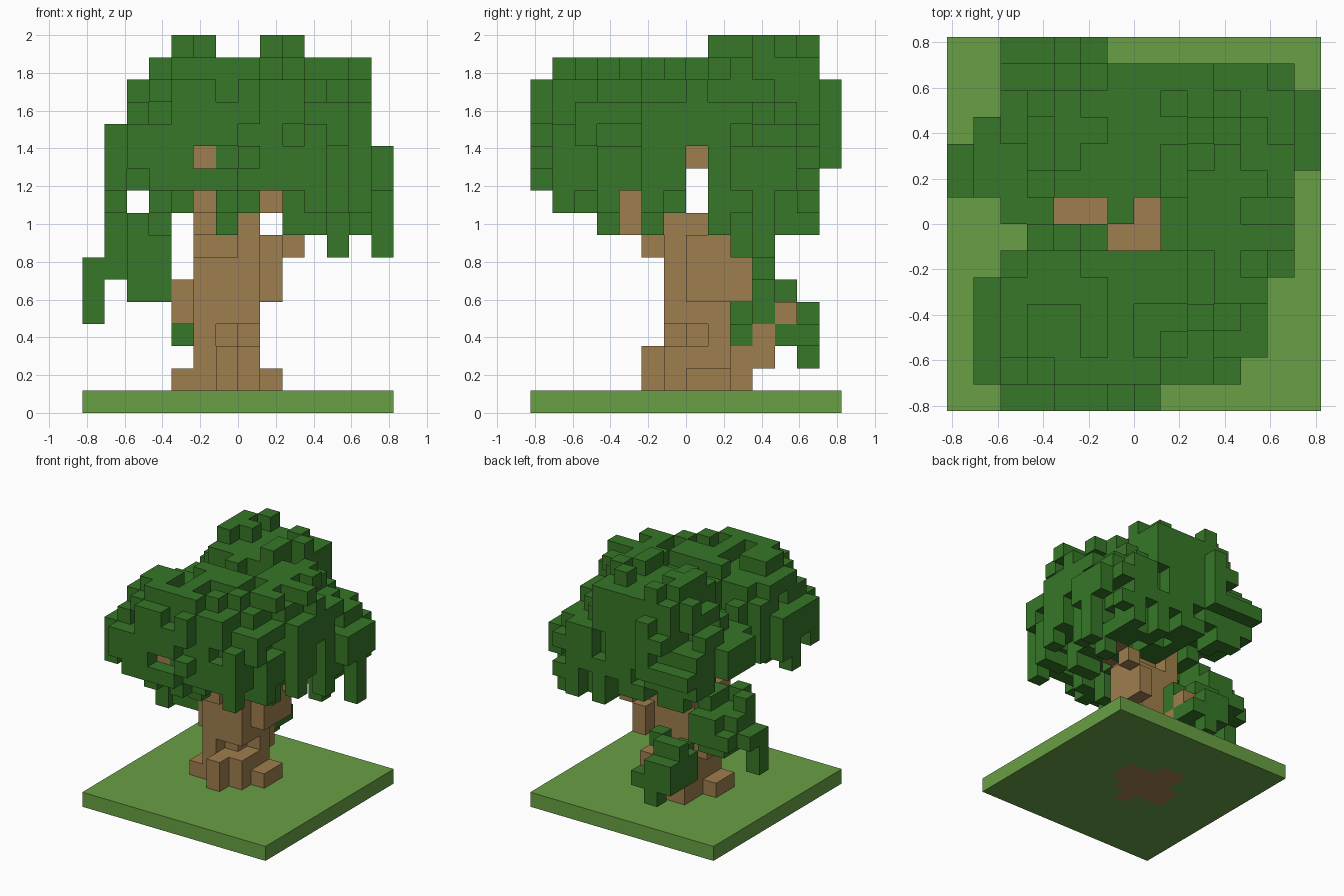
import bpy
import bmesh
import random
from itertools import product

old = bpy.data.objects.get("Cube")
if old:
    bpy.data.objects.remove(old, do_unlink=True)

random.seed(4)
WIDE = 14                 # blocks across the ground
UNIT = 2 / 17             # block size


def material(name, colour):
    mat = bpy.data.materials.new(name)
    mat.use_nodes = True
    mat.diffuse_color = (*colour, 1)
    mat.node_tree.nodes["Principled BSDF"].inputs["Base Color"].default_value = (*colour, 1)
    return mat


def box(x, y, z):
    """Blocks in half-open ranges; a single number means one block."""
    spans = [range(*s) if isinstance(s, tuple) else range(s, s + 1) for s in (x, y, z)]
    return set(product(*spans))


def column_span(centre, radius, i, j):
    """Vertical extent of a rounded mass above one ground square."""
    flat = sum(((p + 0.5 - c) / r) ** 2 for p, c, r in zip((i, j), centre, radius))
    if flat >= 1:
        return None
    half = radius[2] * (1 - flat) ** 0.5
    return round(centre[2] - half), round(centre[2] + half)


def build(name, cells, solid, mat):
    """One object from blocks, with only the exposed faces."""
    bm = bmesh.new()
    verts = {}

    def vert(p):
        if p not in verts:
            x, y, z = p
            verts[p] = bm.verts.new(((x - WIDE / 2) * UNIT, (y - WIDE / 2) * UNIT, z * UNIT))
        return verts[p]

    for cell in sorted(cells):
        for axis, side in product(range(3), (0, 1)):
            near = list(cell)
            near[axis] += 1 if side else -1
            if tuple(near) in solid:
                continue
            u, v = (axis + 1) % 3, (axis + 2) % 3
            loop = []
            for a, b in ((0, 0), (1, 0), (1, 1), (0, 1)):
                p = list(cell)
                p[axis] += side
                p[u] += a
                p[v] += b
                loop.append(vert(tuple(p)))
            bm.faces.new(loop if side else loop[::-1])
    mesh = bpy.data.meshes.new(name)
    bm.to_mesh(mesh)
    bm.free()
    mesh.materials.append(mat)
    obj = bpy.data.objects.new(name, mesh)
    bpy.context.collection.objects.link(obj)
    return obj


# Trunk with spreading roots and a notch above them
trunk = box((5, 8), (6, 9), (0, 8)) - box((6, 8), 6, 3) - box(7, 7, 3)
trunk |= box(6, 5, (0, 3)) | box((5, 7), 9, (0, 3))
trunk |= box(8, (7, 9), (0, 2)) | box(4, (6, 8), (0, 2))
trunk |= box((6, 8), (6, 8), 8)

# Boughs reaching into the leaves
boughs = box(8, (7, 9), (5, 8)) | box(8, 9, (5, 7)) | box(9, 9, 7)
boughs |= box(4, (7, 9), (4, 6)) | box(3, 8, 6)
boughs |= box((5, 7), 5, 7) | box(5, 4, (8, 10))
boughs |= box(5, 3, 9) | box(5, 2, 10) | box(5, 1, 11)
boughs |= box(8, 6, 9) | box(5, 8, (8, 12)) | box((2, 6), 7, 11)
boughs |= box(5, 9, 10) | box(4, 10, 11) | box(10, 9, 8)
boughs |= box(6, 10, (2, 4)) | box(6, 11, 4)
wood = trunk | boughs

# Limits of the crown: heights along x, heights along y, width per row
x_low = [0, 9, 10, 9, 9, 10, 9, 9, 10, 8, 8, 8, 8, 9]
x_high = [0, 14, 15, 16, 17, 17, 17, 17, 17, 17, 16, 16, 16, 12]
y_low = [10, 9, 9, 8, 10, 8, 9, 12, 8, 8, 8, 8, 8, 11]
y_high = [15] + [16] * 7 + [17] * 5 + [15]
row_start = [2, 1, 1, 1, 1, 2, 3, 2, 0, 0, 1, 2, 2, 2]
row_end = [8, 11, 12, 12, 12, 13, 13, 13, 13, 14, 14, 14, 13, 6]
open_sky = {(4, 7), (5, 7), (6, 6), (7, 6), (7, 7)}

# Crown: front dome, side dome, broad rear skirt and rear peak, all ragged
lobes = [((6.3, 3.3, 12.6), (5.6, 3.9, 3.6)),
         ((9.8, 6.8, 12.8), (4.2, 4.2, 3.8)),
         ((6.9, 10.3, 11.6), (6.8, 4.4, 3)),
         ((6.8, 10.4, 13.3), (4.2, 3.8, 4.3))]
crown = set()
for j in range(WIDE):
    for i in range(row_start[j], row_end[j]):
        sag, dip = random.choice((-2, -1, 0, 0, 1, 2)), random.choice((0, 0, 0, 1, 1))
        # leaves stay high over the left bough
        floor = max(x_low[i], y_low[j], 11 if i < 4 and 6 < j < 11 else 0)
        for centre, radius in lobes:
            span = column_span(centre, radius, i, j)
            if span is None or (i, j) in open_sky:
                continue
            base = max(span[0], floor)
            high = min(span[1], x_high[i], y_high[j])
            if high > base:
                high = max(high - dip, base + 1)
                low = max(span[0] + sag, floor)
                crown |= box(i, j, (min(low, high - 1), high))

# Small pockets in the outer leaves
pockets = set()
for i, j, k in sorted(crown):
    around = [(i + 1, j, k), (i - 1, j, k), (i, j + 1, k), (i, j - 1, k)]
    covered = (i, j, k + 1) in crown and (i, j, k - 1) in crown
    if covered and any(c not in crown for c in around) and random.random() < 0.16:
        pockets.add((i, j, k))
crown -= pockets | box(5, 0, 11)

# Hanging strands and the outermost sprigs
crown |= box(11, 9, (7, 11)) | box(13, 10, (7, 12)) | box(6, 3, (8, 11))
crown |= box(1, 3, (9, 12)) | box(13, (9, 12), (10, 12)) | box(10, 11, (8, 11))
crown |= box(9, 12, (8, 11)) | box(12, 8, (8, 11)) | box(10, 5, (8, 11))
crown |= box(9, 8, (8, 11)) | box(3, 2, (9, 12)) | box(4, 1, (9, 12))


def clump(centre, radius, keep):
    cells = set()
    for i, j in product(range(WIDE), repeat=2):
        span = column_span(centre, radius, i, j)
        if span:
            top = max(span[1] - random.choice((0, 0, 1)), span[0] + 1)
            cells |= {c for c in box(i, j, (span[0], top)) if keep(*c)}
    return cells


# Two lower tufts on side boughs
side_tuft = clump((2.4, 8.6, 7.1), (2.2, 2.4, 2.3),
                  lambda i, j, k: i in (2, 3) and j > 6 or i == 1 and j > 7 and 5 < k < 9)
side_tuft |= box(0, 8, (4, 7)) | box(0, 9, 6)
low_tuft = clump((5.6, 11.1, 4), (1.9, 1.9, 2.1), lambda i, j, k: k > 2)
low_tuft |= box(5, 12, (2, 5))

crown -= wood
side_tuft -= wood | crown
low_tuft -= wood | crown
ground = box((0, WIDE), (0, WIDE), 0) - wood
solid = crown | side_tuft | low_tuft | wood | ground

leaf = material("leaf green", (0.038, 0.184, 0.021))
bark = material("bark brown", (0.347, 0.209, 0.074))
grass = material("grass green", (0.141, 0.352, 0.058))

build("ground", ground, solid, grass)
build("trunk", trunk, solid, bark)
build("boughs", boughs - trunk, solid, bark)
build("crown", crown, solid, leaf)
build("side_tuft", side_tuft, solid, leaf)
build("low_tuft", low_tuft, solid, leaf)
